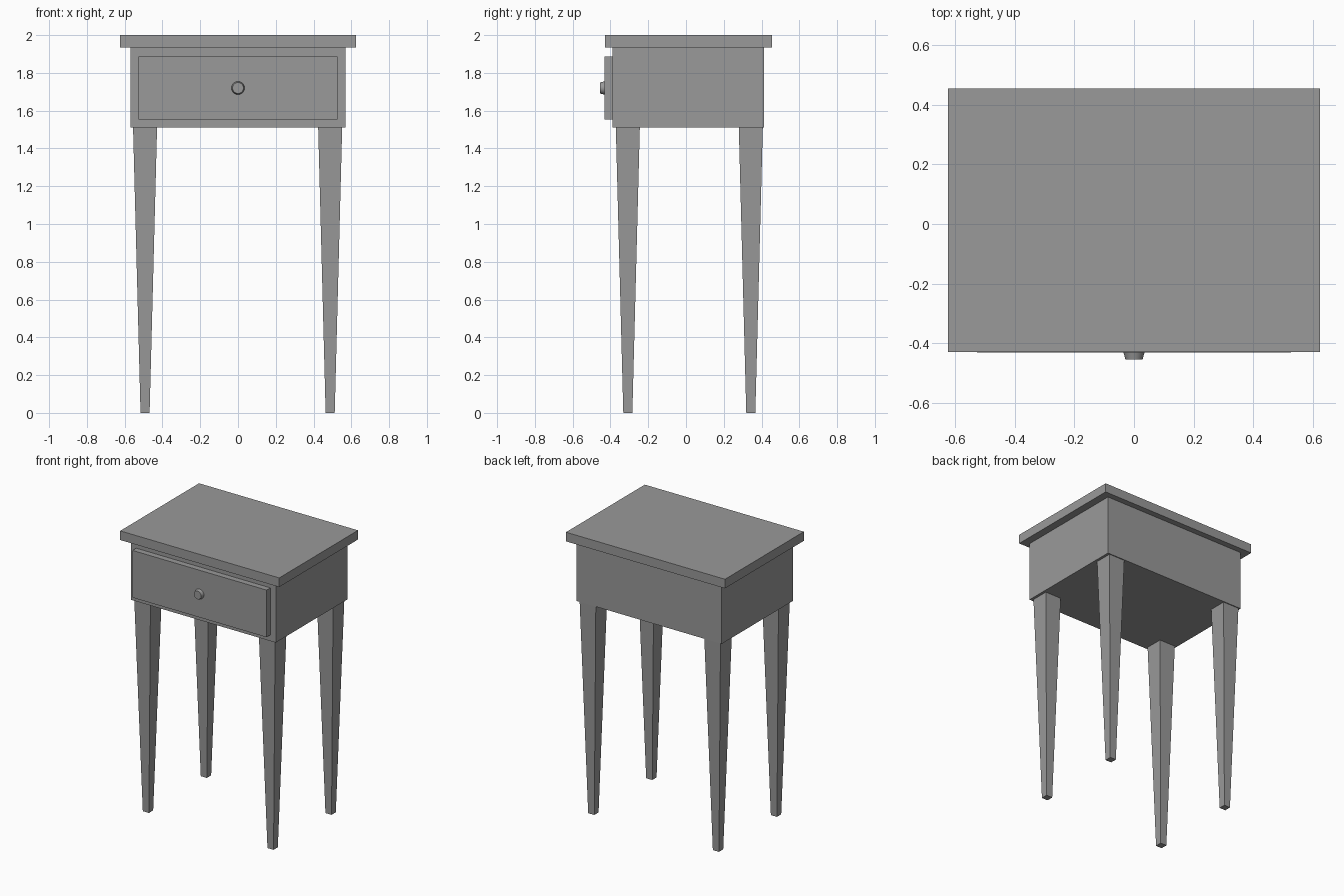
import bpy, bmesh, math
from mathutils import Matrix, Vector

cube = bpy.data.objects.get("Cube")
if cube:
    bpy.data.objects.remove(cube, do_unlink=True)

# Single plain grey finish
grey = bpy.data.materials.new("plain_grey")
grey.use_nodes = True
COLOUR = (0.32, 0.32, 0.32, 1)
grey.diffuse_color = COLOUR
grey.node_tree.nodes["Principled BSDF"].inputs["Base Color"].default_value = COLOUR


def finish(name, bm):
    mesh = bpy.data.meshes.new(name)
    bmesh.ops.recalc_face_normals(bm, faces=bm.faces)
    bm.to_mesh(mesh)
    bm.free()
    mesh.materials.append(grey)
    obj = bpy.data.objects.new(name, mesh)
    bpy.context.collection.objects.link(obj)
    return obj


def box(name, low, high):
    low, high = Vector(low), Vector(high)
    bm = bmesh.new()
    matrix = Matrix.Translation((low + high) / 2) @ Matrix.Diagonal((*(high - low), 1))
    bmesh.ops.create_cube(bm, size=1, matrix=matrix)
    return finish(name, bm)


def tapered_leg(name, x, y, height, foot, head):
    bm = bmesh.new()
    bmesh.ops.create_cube(bm, size=1)
    for v in bm.verts:
        width = head if v.co.z > 0 else foot
        v.co = (x + v.co.x * width, y + v.co.y * width, (v.co.z + 0.5) * height)
    return finish(name, bm)


# Top slab, case and overlaid drawer front
BODY_BOTTOM, SLAB_BOTTOM = 1.51, 1.935
box("table_top", (-0.625, -0.43, SLAB_BOTTOM), (0.625, 0.455, 2))
box("drawer_case", (-0.57, -0.39, BODY_BOTTOM), (0.57, 0.413, SLAB_BOTTOM))
box("drawer_front", (-0.527, -0.432, 1.553), (0.527, -0.39, 1.888))

# Four square tapered legs
for depth, y in (("front", -0.308), ("back", 0.343)):
    for side, x in (("right", -0.492), ("left", 0.488)):
        tapered_leg(f"{depth}_{side}_leg", x, y, BODY_BOTTOM, 0.048, 0.127)

# Round drawer knob, narrowing toward the front
bm = bmesh.new()
bmesh.ops.create_cone(
    bm, cap_ends=True, segments=32, radius1=0.035, radius2=0.029, depth=0.023,
    matrix=Matrix.Translation((0, -0.4435, 1.72)) @ Matrix.Rotation(math.pi / 2, 4, "X"))
knob = finish("drawer_knob", bm)
bpy.ops.object.select_all(action="DESELECT")
knob.select_set(True)
bpy.context.view_layer.objects.active = knob
bpy.ops.object.shade_smooth_by_angle(angle=math.radians(30))
